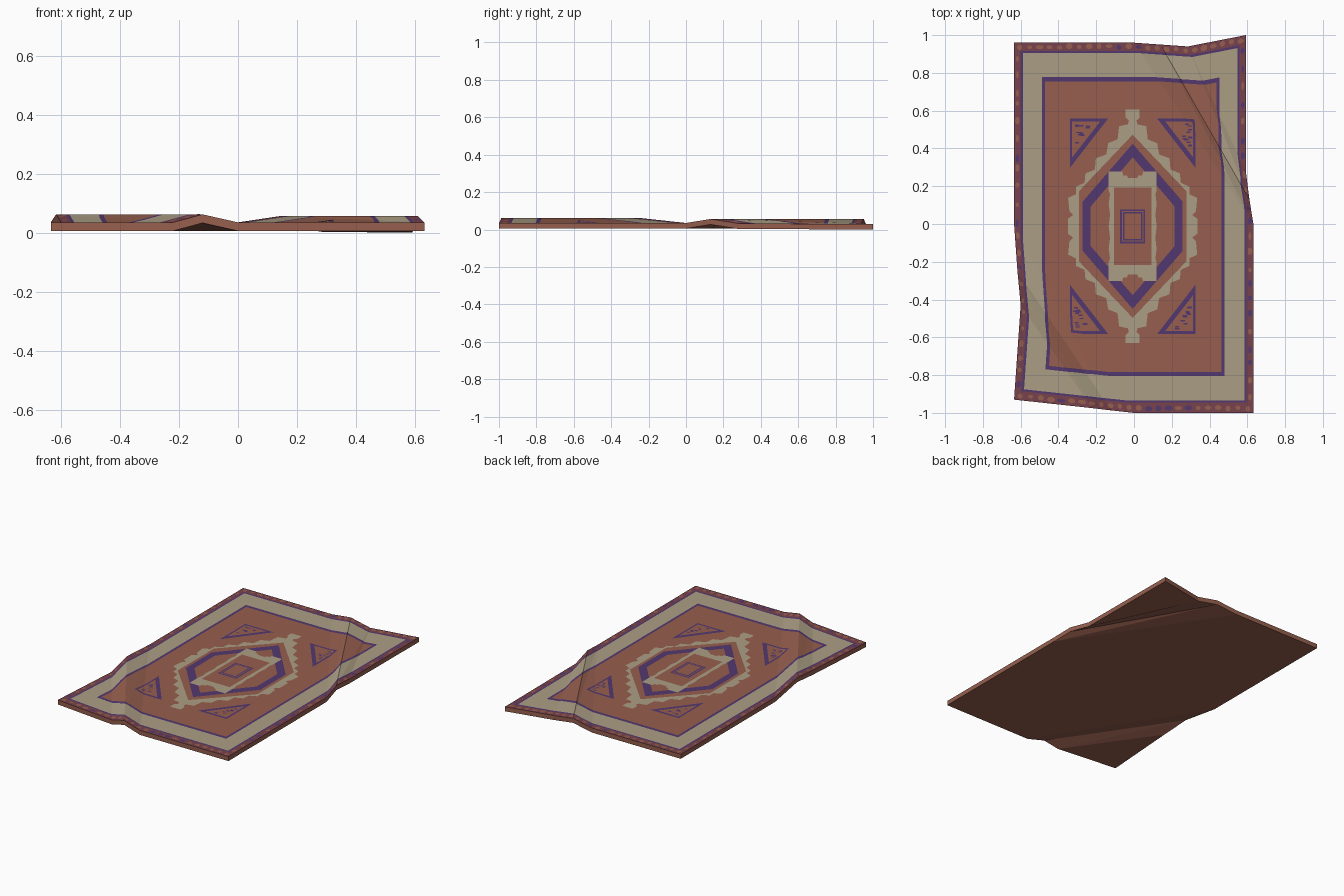
import bpy, bmesh, math, random
from mathutils import Vector

if "Cube" in bpy.data.objects:
    bpy.data.objects.remove(bpy.data.objects["Cube"])

random.seed(4)


def srgb(r, g, b):
    return tuple(((c / 255 + 0.055) / 1.055) ** 2.4 for c in (r, g, b)) + (1,)


COLORS = {"rust": srgb(150, 95, 78), "beige": srgb(171, 158, 132),
          "purple": srgb(82, 56, 112), "maroon": srgb(121, 66, 76)}
MATS = {}
for n, c in COLORS.items():
    MATS[n] = bpy.data.materials.new(n)
    MATS[n].diffuse_color = c
ORDER = list(COLORS)

X0, X1, Y0, Y1 = -0.635, 0.632, -1.0, 0.96     # flat rug
Z0, Z1 = 0.006, 0.035                          # slab bottom and top
CX, CY = -0.007, -0.012                        # pattern centre

# folds: flat position -> folded position, in pairs (foot, ridge, foot) and the corner
FOLDS = [
    [((0, Y1), (0, Y1, 0)), ((X1, 0), (X1, 0, 0)),
     ((.15, Y1), (.14, .95, .021)), ((X1, .14), (.611, .13, .021)),
     ((.30, Y1), (.285, .94, -.003)), ((X1, .29), (.592, .28, -.003)),
     ((X1, Y1), (.592, 1.0, -.006))],
    [((0, Y0), (0, Y0, 0)), ((X0, 0), (X0, 0, 0)),
     ((-.13, Y0), (-.12, -.987, .027)), ((X0, -.26), (-.617, -.25, .027)),
     ((-.235, Y0), (-.22, -.975, 0)), ((X0, -.45), (-.60, -.43, 0)),
     ((X0, Y0), (X0, -.93, 0))],
]
TRIS = [[f[i], f[i + 1], f[i + 2]] for f in FOLDS for i in range(5)]
CUTS = [(f[i][0], f[i + 1][0]) for f in FOLDS for i in range(5)]


def fold(co):
    """Move a flat point onto the folded rug."""
    for (a, A), (b, B), (c, C) in TRIS:
        d = (b[1] - c[1]) * (a[0] - c[0]) + (c[0] - b[0]) * (a[1] - c[1])
        u = ((b[1] - c[1]) * (co.x - c[0]) + (c[0] - b[0]) * (co.y - c[1])) / d
        v = ((c[1] - a[1]) * (co.x - c[0]) + (a[0] - c[0]) * (co.y - c[1])) / d
        w = 1 - u - v
        if min(u, v, w) > -1e-4:
            p = Vector(A) * u + Vector(B) * v + Vector(C) * w
            return p + Vector((0, 0, co.z))
    return co


def cut(bm, p, q):
    """Cut the mesh along the upright plane through two flat points."""
    no = Vector((p[1] - q[1], q[0] - p[0], 0)).normalized()
    bmesh.ops.bisect_plane(bm, geom=bm.verts[:] + bm.edges[:] + bm.faces[:],
                           dist=1e-5, plane_co=(p[0], p[1], 0), plane_no=no)


def finish(bm, name, mats):
    for p, q in CUTS:
        cut(bm, p, q)
    for v in bm.verts:
        v.co = fold(v.co)
    me = bpy.data.meshes.new(name)
    bm.to_mesh(me)
    bm.free()
    for m in mats:
        me.materials.append(MATS[m])
    ob = bpy.data.objects.new(name, me)
    bpy.context.collection.objects.link(ob)


def inlay(name, polys, mat, level):
    """Thin pattern sheets lying on the rug."""
    bm = bmesh.new()
    for pts in polys:
        bm.faces.new([bm.verts.new((x, y, Z1 + 0.0008 * level)) for x, y in pts])
    bm.normal_update()
    bmesh.ops.reverse_faces(bm, faces=[f for f in bm.faces if f.normal.z < 0])
    bmesh.ops.triangulate(bm, faces=bm.faces[:])
    finish(bm, name, [mat])


def sym(quarter):
    """Full outline from a quarter listed from the top to the right side."""
    q, r = quarter, quarter[::-1]
    pts = r + [(-x, y) for x, y in q] + [(-x, -y) for x, y in r] + [(x, -y) for x, y in q]
    out = []
    for x, y in pts:
        p = (x + CX, y + CY)
        if p not in out:
            out.append(p)
    return out


# rug slab with the frame bands cut into its top
BANDS = [(-.600, .596, -.946, .916, "purple"), (-.588, .584, -.934, .904, "beige"),
         (-.487, .480, -.805, .777, "purple"), (-.470, .464, -.783, .755, "rust")]
bm = bmesh.new()
bmesh.ops.create_cube(bm, size=1)
for v in bm.verts:
    v.co = (X0 if v.co.x < 0 else X1, Y0 if v.co.y < 0 else Y1, Z0 if v.co.z < 0 else Z1)
for x0, x1, y0, y1, _ in BANDS:
    for x in (x0, x1):
        cut(bm, (x, -1), (x, 1))
    for y in (y0, y1):
        cut(bm, (-1, y), (1, y))
bm.normal_update()
for f in bm.faces:
    name = "rust"
    if f.normal.z > 0.5:
        c = f.calc_center_median()
        name = "maroon"
        for x0, x1, y0, y1, m in BANDS:
            if x0 < c.x < x1 and y0 < c.y < y1:
                name = m
    f.material_index = ORDER.index(name)
finish(bm, "rug", ORDER)

# medallion: stepped lace, then nested hexagons
lace = [(.037, .618), (.037, .575), (.02, .56), (.025, .54), (.072, .53), (.08, .46),
        (.13, .44), (.14, .38), (.195, .36), (.20, .30), (.25, .28), (.255, .23),
        (.30, .21), (.30, .17), (.342, .15), (.335, .08), (.315, .06), (.342, .04), (.342, 0)]
inlay("medallion_lace", [sym(lace)], "beige", 1)
for i, (top, side, h, m) in enumerate([(.485, .285, .185, "rust"), (.437, .265, .13, "purple"),
                                       (.365, .222, .105, "rust")]):
    inlay("medallion_hexagon_%d" % (i + 1), [sym([(0, top), (side, h)])], m, 2 + i)

# centre panel: notched beige frame and small rectangles
panel = [(0, .255), (.025, .255), (.03, .27), (.05, .27), (.055, .29), (.127, .29), (.127, .19),
         (.12, .17), (.127, .12), (.12, .06), (.127, 0)]
inlay("panel_frame", [sym(panel)], "beige", 5)
for i, (w, h, m) in enumerate([(.100, .205, "rust"), (.066, .09, "purple"), (.056, .08, "rust"),
                               (.051, .075, "purple"), (.043, .067, "rust")]):
    inlay("panel_rectangle_%d" % (i + 1), [sym([(w, h)])], m, 6 + i)

# corner triangles with woven flecks
outer, inner, flecks = [], [], []
for sx in (-1, 1):
    for sy in (-1, 1):
        def put(pts):
            return [(CX + sx * x, CY + sy * y) for x, y in pts]
        outer.append(put([(.332, .31), (.332, .57), (.13, .57)]))
        inner.append(put([(.320, .365), (.320, .555), (.172, .555)]))
        for _ in range(12):
            y = random.uniform(.42, .54)
            x = random.uniform(.32 - (y - .38) * .7, .295)
            flecks.append(put([(x, y), (x + .022, y), (x + .022, y + .007), (x, y + .007)]))
inlay("corner_triangles", outer, "purple", 1)
inlay("corner_triangle_fields", inner, "rust", 2)
inlay("corner_triangle_flecks", flecks, "purple", 3)

# mottled blotches along the outer border
spots = {"rust": [], "purple": []}


def blotch(x, y, rx, ry, mat):
    spots[mat].append([(x + rx * math.cos(math.tau * k / 8), y + ry * math.sin(math.tau * k / 8))
                       for k in range(8)])


for i in range(24):
    x = -.605 + i * .0525
    for y in (.938, -.974):
        blotch(x, y + random.uniform(-.004, .004), random.uniform(.012, .022),
               random.uniform(.01, .016), "purple" if random.random() < .12 else "rust")
for i in range(22):
    y = -.92 + i * .0855
    for x in (-.6175, .614):
        blotch(x, y + random.uniform(-.02, .02), random.uniform(.007, .013),
               random.uniform(.012, .022), "purple" if random.random() < .4 else "rust")
for m, polys in spots.items():
    inlay("border_blotches_" + m, polys, m, 1)

for m in bpy.data.materials:
    if m.users and not m.is_grease_pencil:
        m.use_nodes = True
        m.node_tree.nodes["Principled BSDF"].inputs["Base Color"].default_value = m.diffuse_color
